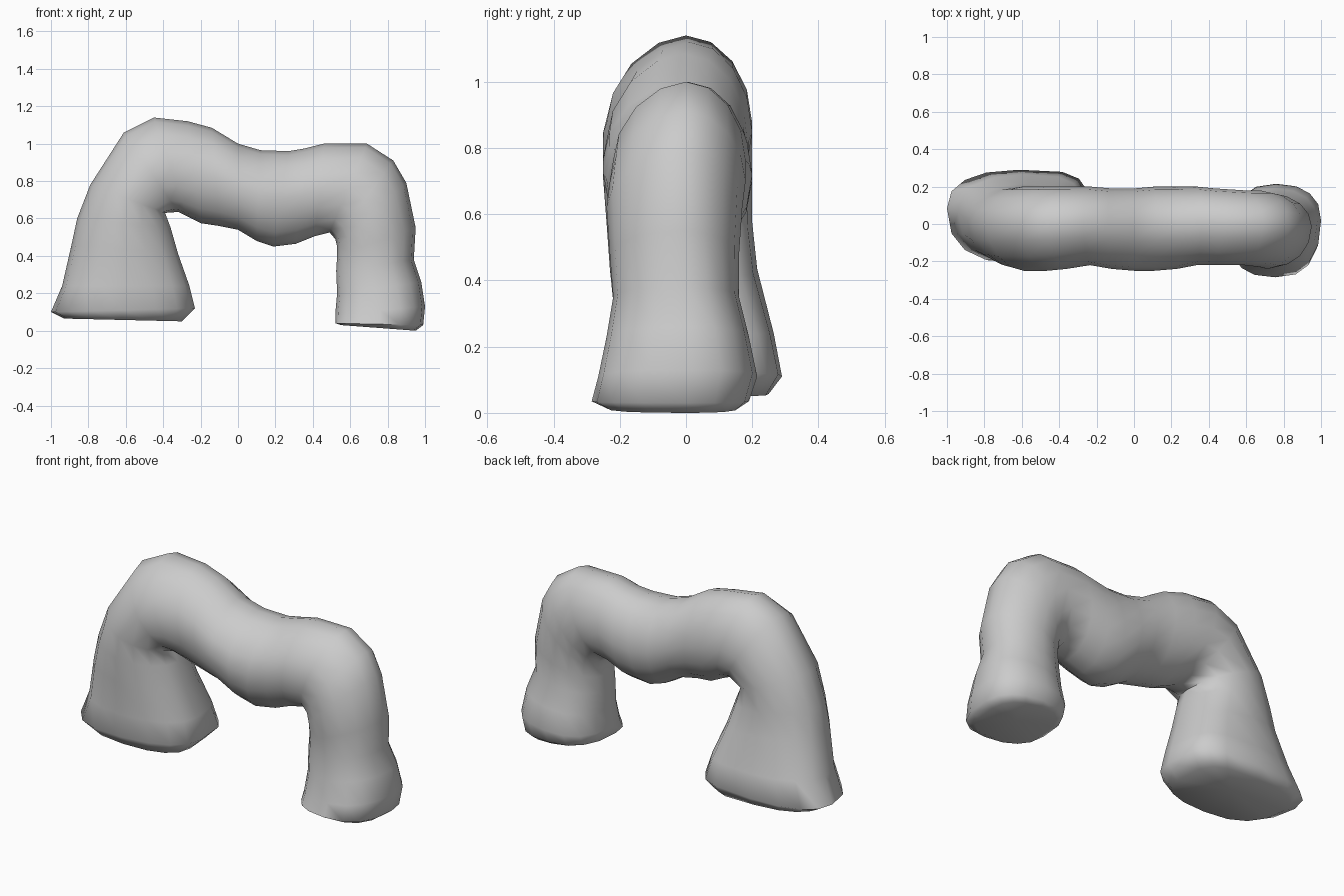
import bpy, bmesh, math

SIDES = 16

# Sections along the arch: outer x, outer z, inner x, inner z, front y, back y
SECTIONS = [
    # wide left foot and leg
    (-0.93, 0.065, -0.30, 0.05, -0.18, 0.25),
    (-1.00, 0.10, -0.23, 0.12, -0.21, 0.29),
    (-0.94, 0.24, -0.26, 0.24, -0.21, 0.265),
    (-0.89, 0.46, -0.32, 0.41, -0.23, 0.215),
    (-0.86, 0.60, -0.36, 0.55, -0.24, 0.20),
    (-0.79, 0.78, -0.39, 0.63, -0.25, 0.20),
    # left shoulder
    (-0.61, 1.06, -0.32, 0.635, -0.25, 0.20),
    (-0.45, 1.14, -0.27, 0.61, -0.24, 0.20),
    (-0.27, 1.12, -0.20, 0.575, -0.22, 0.20),
    # sagging span
    (-0.14, 1.085, -0.10, 0.56, -0.24, 0.19),
    (0.00, 1.00, 0.00, 0.54, -0.25, 0.19),
    (0.12, 0.965, 0.10, 0.48, -0.25, 0.20),
    (0.27, 0.96, 0.19, 0.45, -0.24, 0.20),
    (0.36, 0.975, 0.31, 0.465, -0.22, 0.20),
    (0.46, 1.00, 0.41, 0.505, -0.22, 0.19),
    # right shoulder
    (0.69, 1.00, 0.49, 0.525, -0.22, 0.18),
    (0.83, 0.91, 0.52, 0.49, -0.23, 0.18),
    (0.90, 0.79, 0.53, 0.45, -0.24, 0.17),
    # right leg and foot
    (0.95, 0.55, 0.53, 0.40, -0.23, 0.16),
    (0.94, 0.38, 0.525, 0.32, -0.22, 0.16),
    (0.98, 0.26, 0.53, 0.20, -0.24, 0.19),
    (1.00, 0.13, 0.52, 0.09, -0.265, 0.215),
    (0.99, 0.03, 0.52, 0.04, -0.285, 0.19),
    (0.95, 0.00, 0.55, 0.03, -0.24, 0.16),
]


def rounded(v, power):
    return math.copysign(abs(v) ** power, v)


def add_ring(bm, section):
    xo, zo, xi, zi, y0, y1 = section
    mean_z = (zo + zi) / 2
    foot = max(0.0, 1 - 2 * mean_z)           # 1 at the ground, 0 up the leg
    leg = min(1.0, max(0.0, 2.4 - 3 * mean_z)) if xo < -0.7 else 0
    skew = 0.02 + 0.03 * foot                 # outer side leans to the back
    ring = []
    for k in range(SIDES):
        a = 2 * math.pi * k / SIDES
        c, s = math.cos(a), math.sin(a)
        power = 1 - 0.22 * foot               # feet are squarer
        if c < 0 and s > 0:
            power -= 0.3 * leg                # full inner back corner, left leg
        elif c > 0 and s < 0 and not foot:
            power = 1.12                      # front slopes in towards the top
        c, s = rounded(c, power), rounded(s, power)
        t = 0.5 + 0.5 * c
        y = (y0 + y1) / 2 + (y1 - y0) / 2 * s
        y += skew * c * (1 - abs(s))
        ring.append(bm.verts.new((xi + (xo - xi) * t, y, zi + (zo - zi) * t)))
    return ring


def cap(bm, ring, lift):
    # sole of a foot, slightly hollowed
    n = len(ring)
    centre = bm.verts.new((sum(v.co.x for v in ring) / n,
                           sum(v.co.y for v in ring) / n,
                           sum(v.co.z for v in ring) / n + lift))
    for k in range(n):
        bm.faces.new((ring[k], ring[(k + 1) % n], centre))


# Rock arch: one skin through all sections
bm = bmesh.new()
rings = [add_ring(bm, s) for s in SECTIONS]
for a, b in zip(rings, rings[1:]):
    for k in range(SIDES):
        j = (k + 1) % SIDES
        bm.faces.new((a[k], a[j], b[j], b[k]))
cap(bm, rings[0], 0.03)
cap(bm, rings[-1], 0.01)
bmesh.ops.recalc_face_normals(bm, faces=bm.faces)

mesh = bpy.data.meshes.new("rock_arch")
bm.to_mesh(mesh)
bm.free()
arch = bpy.data.objects.new("rock_arch", mesh)
bpy.context.collection.objects.link(arch)
bpy.context.view_layer.objects.active = arch
arch.select_set(True)
bpy.ops.object.shade_smooth_by_angle(angle=math.radians(75))
